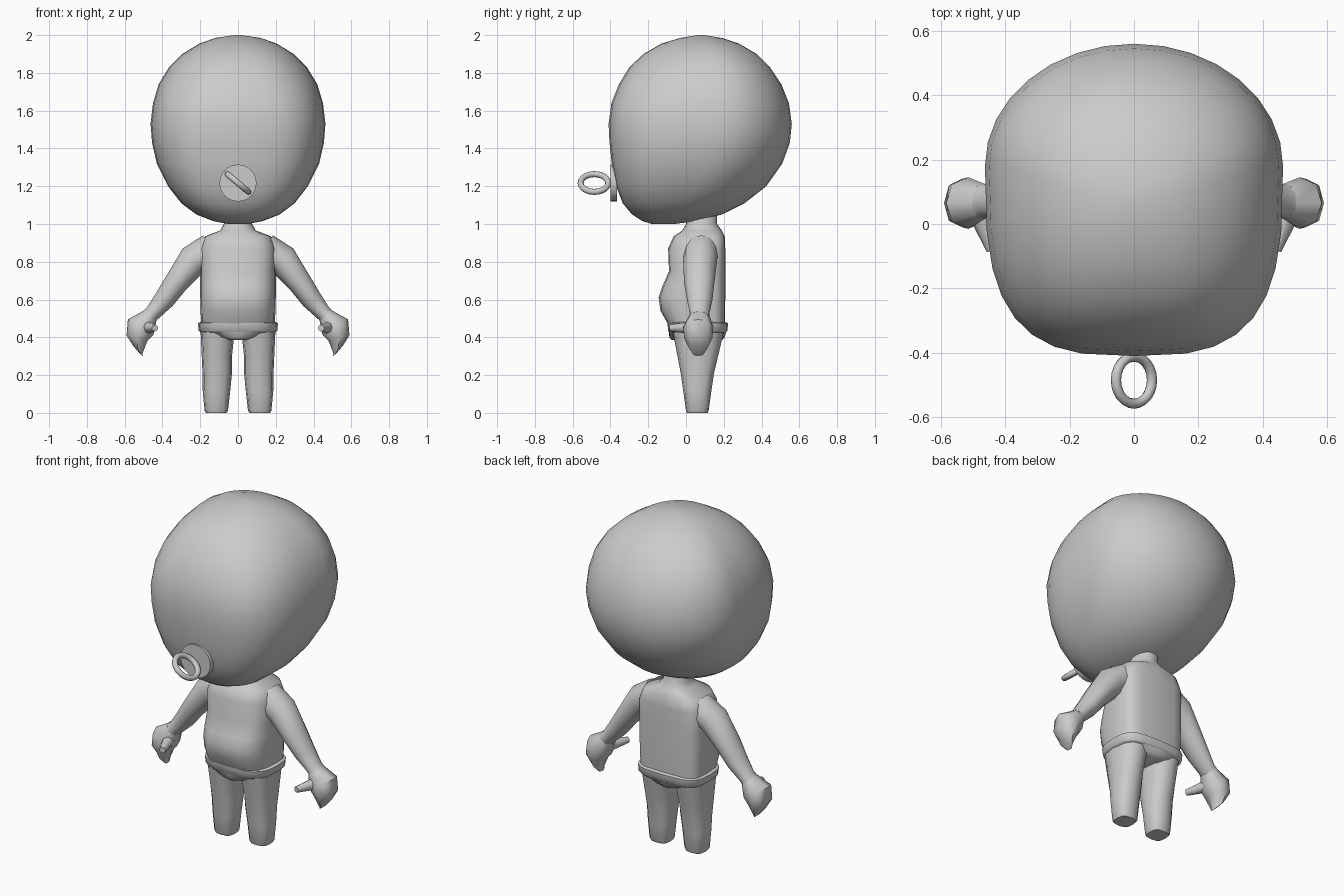
import bpy, bmesh, math
from mathutils import Vector

grey = bpy.data.materials.new("plain grey")
grey.diffuse_color = (0.6, 0.6, 0.6, 1)


def finish(obj, name, angle=50):
    obj.name = name
    obj.data.materials.append(grey)
    bpy.ops.object.select_all(action='DESELECT')
    obj.select_set(True)
    bpy.context.view_layer.objects.active = obj
    bpy.ops.object.shade_smooth_by_angle(angle=math.radians(angle))
    return obj


def power(c, n):
    return math.copysign(abs(c) ** (2 / n), c)


def loft(name, rings, seg=12, mirror=False, angle=50):
    """Skin rings: (x, z of centre, half-width vector dx, dz, y front, y mid, y back, n front, n back)."""
    bm = bmesh.new()
    loops = []
    for x, z, dx, dz, yf, ym, yb, nf, nb in rings:
        loop = []
        for i in range(seg):
            a = 2 * math.pi * i / seg
            n, d = (nb, yb - ym) if math.sin(a) >= 0 else (nf, ym - yf)
            c = power(math.cos(a), n)
            loop.append(bm.verts.new((x + dx * c, ym + d * power(math.sin(a), n), z + dz * c)))
        loops.append(loop)
    for a, b in zip(loops, loops[1:]):
        for i in range(seg):
            j = (i + 1) % seg
            bm.faces.new((a[i], a[j], b[j], b[i]))
    bm.faces.new(loops[0][::-1])
    bm.faces.new(loops[-1])
    bmesh.ops.recalc_face_normals(bm, faces=bm.faces)
    mesh = bpy.data.meshes.new(name)
    bm.to_mesh(mesh)
    bm.free()
    obj = bpy.data.objects.new(name, mesh)
    bpy.context.collection.objects.link(obj)
    finish(obj, name, angle)
    if mirror:
        mod = obj.modifiers.new("mirror", 'MIRROR')
        mod.use_axis[0] = True
    return obj


def level(z, w, yf, ym, yb, nf=2.5, nb=2.5, x=0):
    return (x, z, w, 0, yf, ym, yb, nf, nb)


# Head: boxy at the face, round at the back
loft("head", [
    level(1.000, .05, -.18, -.12, -.06, 2, 2),
    level(1.015, .13, -.23, -.10, .05, 2.2, 2),
    level(1.05, .22, -.285, -.06, .19, 2.5, 2),
    level(1.11, .30, -.335, 0, .31, 2.8, 2),
    level(1.20, .37, -.37, .06, .425, 3, 2),
    level(1.32, .43, -.393, .12, .51, 3.1, 2),
    level(1.43, .455, -.405, .16, .55, 3.1, 2),
    level(1.53, .463, -.41, .18, .56, 3.1, 2),
    level(1.64, .45, -.395, .18, .545, 3, 2),
    level(1.74, .42, -.355, .18, .505, 2.8, 2),
    level(1.83, .365, -.30, .17, .445, 2.6, 2),
    level(1.90, .295, -.225, .14, .375, 2.4, 2),
    level(1.955, .205, -.13, .11, .28, 2.2, 2),
    level(1.985, .12, -.03, .09, .19, 2, 2),
    level(2.000, .02, .06, .08, .10, 2, 2)], 32, angle=80)

# Dummy: round shield and tilted pull ring
bpy.ops.mesh.primitive_cylinder_add(vertices=24, radius=.098, depth=.035,
                                    location=(0, -.383, 1.217), rotation=(math.pi / 2, 0, 0))
finish(bpy.context.object, "dummy_shield")
bpy.ops.mesh.primitive_torus_add(major_segments=24, minor_segments=8, major_radius=.073,
                                 minor_radius=.016, location=(0, -.485, 1.217),
                                 rotation=(0, math.radians(40), 0))
finish(bpy.context.object, "dummy_ring")

# Torso with round belly, shoulders and neck
loft("torso", [
    level(.46, .195, -.09, .08, .205, 3, 4),
    level(.54, .198, -.135, .08, .207, 3, 4),
    level(.61, .20, -.145, .08, .208, 3, 4),
    level(.67, .20, -.125, .08, .208, 3, 4),
    level(.75, .20, -.09, .08, .208, 3, 4),
    level(.87, .20, -.095, .08, .208, 3, 4),
    level(.935, .175, -.065, .08, .205, 3, 3.5),
    level(.965, .095, -.02, .08, .19, 2.5, 2.5),
    level(1.00, .075, .0, .08, .165, 2, 2),
    level(1.10, .075, .0, .08, .165, 2, 2)], 20)

# Nappy: rolled waistband and bowl-shaped seat
loft("nappy_waistband", [
    level(.425, .195, -.085, .07, .21, 3, 3.5),
    level(.435, .208, -.095, .07, .22, 3, 3.5),
    level(.475, .212, -.098, .07, .222, 3, 3.5),
    level(.482, .195, -.085, .07, .205, 3, 3.5)], 20)
loft("nappy_seat", [
    level(.385, .05, -.075, .07, .19),
    level(.40, .12, -.088, .07, .205),
    level(.435, .20, -.092, .07, .215, 3, 3.5)], 20)

# Legs
loft("leg", [
    level(0, .055, .005, .06, .115, 3, 3, .115),
    level(.012, .062, 0, .06, .12, 3, 3, .115),
    level(.12, .073, -.015, .06, .135, 2.5, 2.5, .114),
    level(.21, .078, -.028, .06, .148, 2.5, 2.5, .11),
    level(.30, .08, -.045, .06, .17, 2.5, 2.5, .112),
    level(.43, .09, -.07, .06, .2, 2.5, 2.5, .108)], 12, True)

# Arms running into mitten hands
loft("arm", [
    (.13, .86, .055, .08, -.01, .08, .17, 2, 2),
    (.235, .81, .058, .06, -.015, .075, .165, 2, 2),
    (.33, .685, .052, .036, -.01, .07, .15, 2, 2),
    (.39, .60, .044, .034, .005, .07, .14, 2, 2),
    (.45, .53, .033, .027, .02, .07, .125, 2, 2),
    (.472, .51, .033, .027, .015, .068, .125, 2, 2)], 12, True)
loft("hand", [
    (.465, .515, .033, .027, .015, .068, .125, 2, 2),
    (.515, .455, .068, .04, -.015, .065, .145, 2.2, 2.2),
    (.535, .395, .055, .015, -.01, .065, .14, 2.2, 2.2),
    (.53, .335, .025, .02, .02, .065, .11, 2, 2),
    (.512, .308, .008, .006, .04, .06, .09, 2, 2)], 8, True)

# Thumbs pointing forward
bpy.ops.mesh.primitive_cone_add(vertices=8, radius1=.034, radius2=.018, depth=.12,
                                location=(.46, -.025, .45))
thumb = bpy.context.object
thumb.rotation_euler = Vector((-.35, -1, -.02)).to_track_quat('Z', 'Y').to_euler()
bpy.ops.object.transform_apply(location=True, rotation=True, scale=True)
finish(thumb, "thumb")
thumb.modifiers.new("mirror", 'MIRROR').use_axis[0] = True
